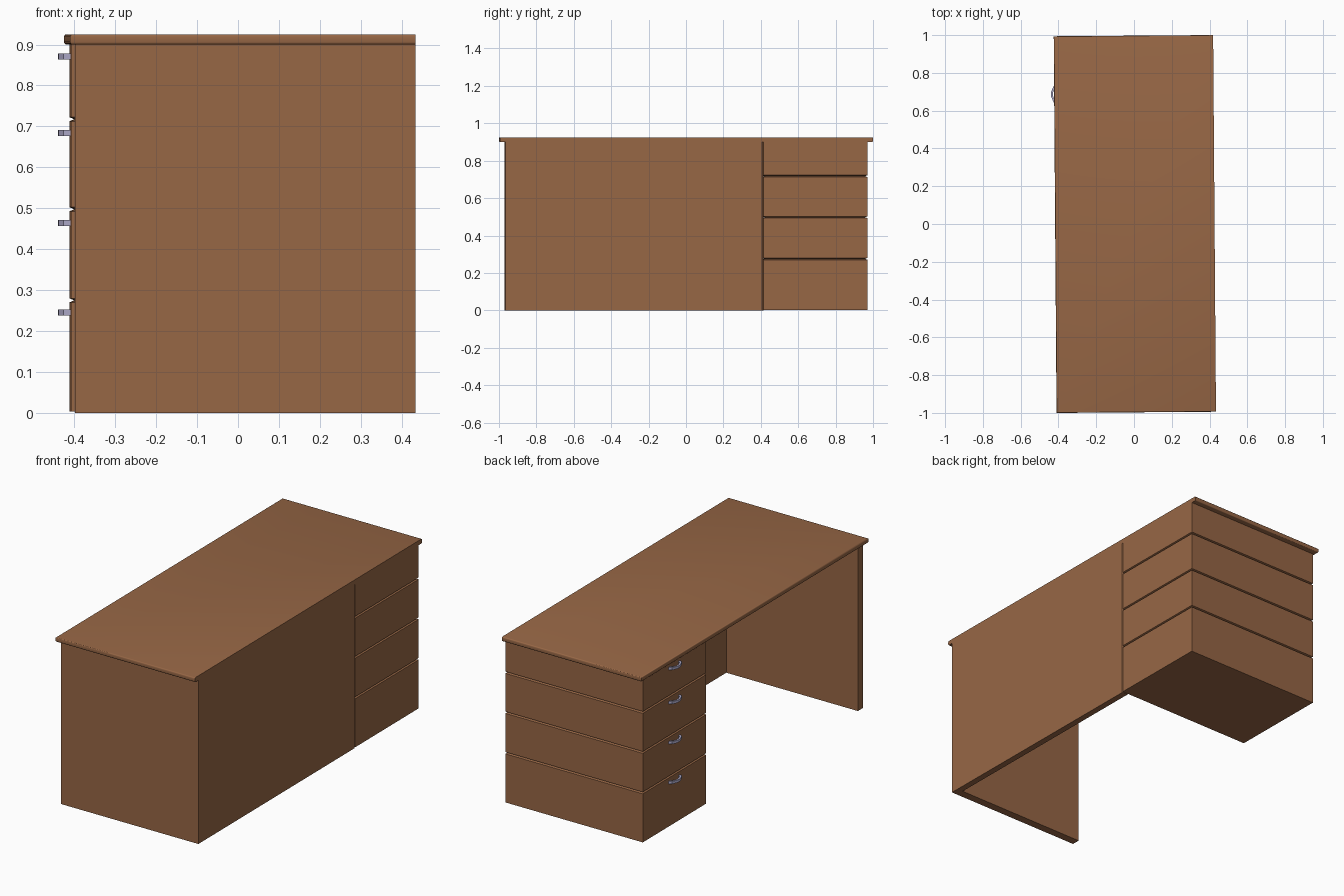
import bpy, bmesh, math
from mathutils import Matrix

if "Cube" in bpy.data.objects:
    bpy.data.objects.remove(bpy.data.objects["Cube"])

TURN = Matrix.Rotation(math.radians(0.43), 4, 'Z')   # the desk stands slightly turned
X0, X1 = -0.405, 0.4265                              # front and back planes of the body
Y_END = 0.967
Z_TOP = 0.90


def material(name, color):
    mat = bpy.data.materials.new(name)
    mat.diffuse_color = (*color, 1)
    mat.use_nodes = True
    mat.node_tree.nodes["Principled BSDF"].inputs["Base Color"].default_value = mat.diffuse_color
    return mat


wood = material("wood", (0.31, 0.135, 0.06))
metal = material("metal", (0.42, 0.40, 0.58))


def finish(name, bm, mat, smooth=False):
    bmesh.ops.recalc_face_normals(bm, faces=bm.faces[:])
    bm.transform(TURN)
    mesh = bpy.data.meshes.new(name)
    bm.to_mesh(mesh)
    bm.free()
    mesh.materials.append(mat)
    obj = bpy.data.objects.new(name, mesh)
    bpy.context.collection.objects.link(obj)
    if smooth:
        bpy.context.view_layer.objects.active = obj
        obj.select_set(True)
        bpy.ops.object.shade_smooth_by_angle(angle=math.radians(35))
        obj.select_set(False)
    return obj


def box(lo, hi):
    bm = bmesh.new()
    bmesh.ops.create_cube(bm, size=1)
    for v in bm.verts:
        v.co = [(a + b) / 2 + c * (b - a) for a, b, c in zip(lo, hi, v.co)]
    return bm


# Desk top: long edge at the knee side and both ends are rounded, back edge is square
bm = box((-0.4175, -0.997, Z_TOP), (X1, 0.997, 0.925))
edges = [e for e in bm.edges
         if abs(e.verts[0].co.z - e.verts[1].co.z) < 1e-6
         and (e.verts[0].co.x + e.verts[1].co.x) / 2 < 0.4]
bmesh.ops.bevel(bm, geom=edges, offset=0.006, segments=3, profile=0.5, affect='EDGES')
finish("desk_top", bm, wood, smooth=True)

# End panel and modesty panel
finish("end_panel", box((X0, -Y_END, 0), (X1, -Y_END + 0.045, Z_TOP)), wood)
bm = box((X1 - 0.035, -Y_END + 0.045, 0), (X1, 0.41, Z_TOP))
corner = [e for e in bm.edges if all(v.co.y > 0.4 and v.co.x > X1 - 0.001 for v in e.verts)]
bmesh.ops.bevel(bm, geom=corner, offset=0.006, segments=1, affect='EDGES')
finish("back_panel", bm, wood)

# Drawer cabinet: stacked rectangular rings with a V groove between drawers
GROOVES = (0.275, 0.4975, 0.7175)
levels = [(0.003, 0)]
for z in GROOVES:
    levels += [(z - 0.005, 0), (z, 0.012), (z + 0.005, 0)]
levels.append((Z_TOP, 0))
bm = bmesh.new()
rings = []
for z, d in levels:
    xa, xb, ya, yb = X0 + d, X1 - d, 0.41 + d, Y_END - d
    rings.append([bm.verts.new((x, y, z)) for x, y in ((xa, ya), (xb, ya), (xb, yb), (xa, yb))])
for a, b in zip(rings, rings[1:]):
    for i in range(4):
        j = (i + 1) % 4
        bm.faces.new((a[i], a[j], b[j], b[i]))
bm.faces.new(rings[0])
bm.faces.new(rings[-1])
finish("drawer_cabinet", bm, wood)

# Bow handles, one per drawer
BOW = [(0.0, 0.05), (-0.016, 0.042), (-0.029, 0.012)]     # outer half: x out, y offset
INNER = [(0.0, 0.038), (-0.010, 0.032), (-0.019, 0.008)]
for n, z in enumerate((0.245, 0.464, 0.684, 0.871), 1):
    outer = BOW + [(x, -y) for x, y in reversed(BOW)]
    inner = INNER + [(x, -y) for x, y in reversed(INNER)]
    bm = bmesh.new()
    strips = [[bm.verts.new((X0 + x, 0.69 + y, z + h)) for x, y in pts]
              for pts, h in ((outer, -0.007), (outer, 0.007), (inner, 0.007), (inner, -0.007))]
    for s in range(4):
        a, b = strips[s], strips[(s + 1) % 4]
        for i in range(len(a) - 1):
            bm.faces.new((a[i], a[i + 1], b[i + 1], b[i]))
    for k in (0, -1):
        bm.faces.new([s[k] for s in strips])
    finish(f"drawer_handle_{n}", bm, metal)
